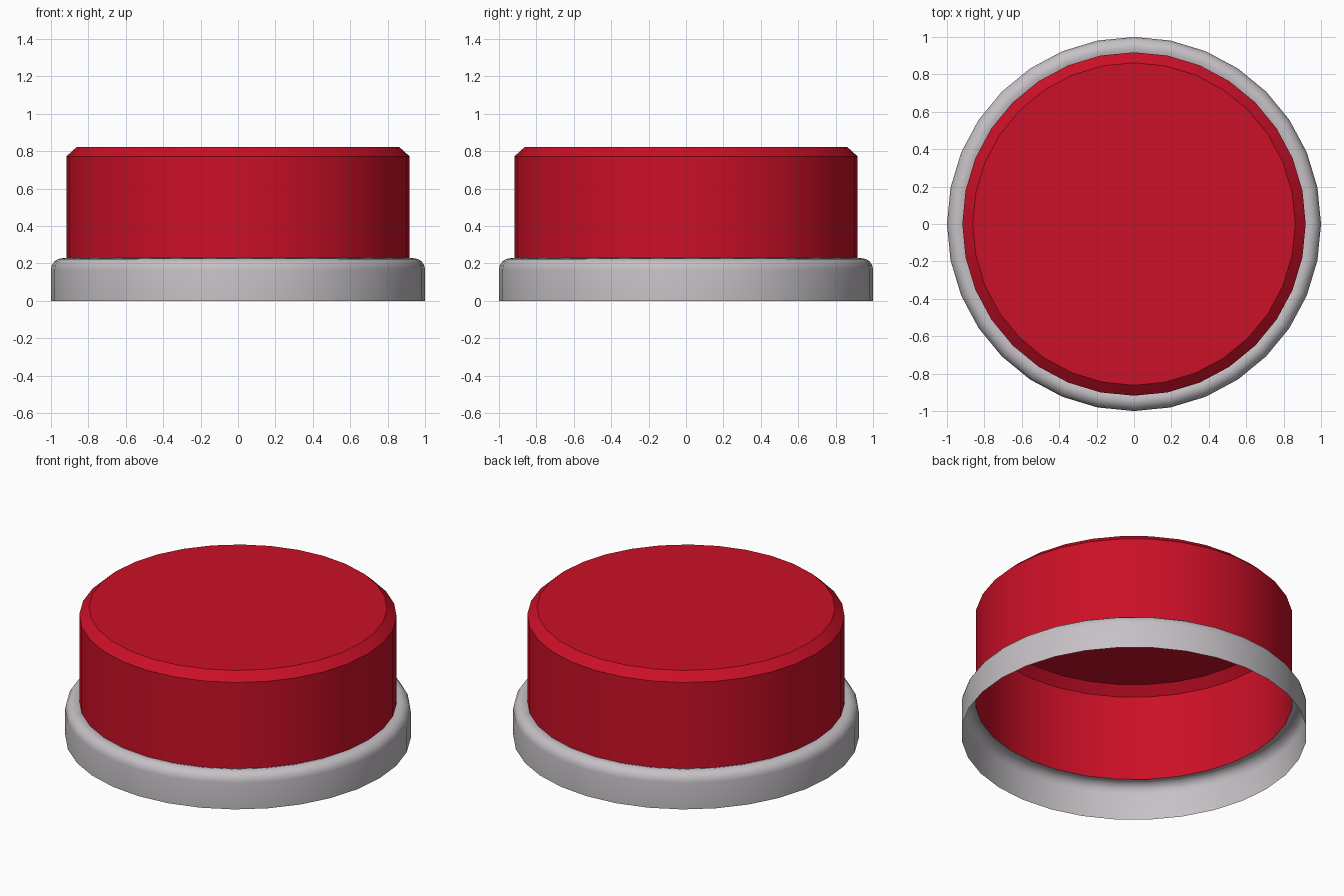
import bpy, bmesh, math

if "Cube" in bpy.data.objects:
    bpy.data.objects.remove(bpy.data.objects["Cube"])

SIDES = 32


def lathe(name, profile, color=None, cap_top=False):
    """Revolve an (r, z) profile, listed bottom to top, into an open shell."""
    bm = bmesh.new()
    rings = []
    for r, z in profile:
        rings.append([bm.verts.new((r * math.cos(2 * math.pi * i / SIDES),
                                    r * math.sin(2 * math.pi * i / SIDES), z))
                      for i in range(SIDES)])
    for low, high in zip(rings, rings[1:]):
        for i in range(SIDES):
            j = (i + 1) % SIDES
            bm.faces.new((low[i], low[j], high[j], high[i]))
    if cap_top:
        bm.faces.new(rings[-1])
    mesh = bpy.data.meshes.new(name)
    bm.to_mesh(mesh)
    bm.free()
    obj = bpy.data.objects.new(name, mesh)
    bpy.context.collection.objects.link(obj)
    if color:
        mat = bpy.data.materials.new(name + "_color")
        mat.diffuse_color = color
        mat.use_nodes = True
        mat.node_tree.nodes["Principled BSDF"].inputs["Base Color"].default_value = mat.diffuse_color
        mesh.materials.append(mat)
    bpy.ops.object.select_all(action='DESELECT')
    obj.select_set(True)
    bpy.context.view_layer.objects.active = obj
    bpy.ops.object.shade_smooth_by_angle(angle=math.radians(35))
    return obj


# Grey base ring with a rounded shoulder, open underneath
R = 0.06
shoulder = [(1 - R + R * math.cos(a), 0.168 + R * math.sin(a))
            for a in (math.radians(d) for d in (0, 22.5, 45, 67.5, 90))]
lathe("base_ring", [(1.0, 0.0)] + shoulder + [(0.918, 0.222)],
      (0.56, 0.53, 0.56, 1))

# Red push cap: hollow wall, chamfered edge and flat top
lathe("button_cap", [(0.918, 0.222), (0.918, 0.772), (0.862, 0.823)],
      (0.6, 0.005, 0.02, 1), cap_top=True)
